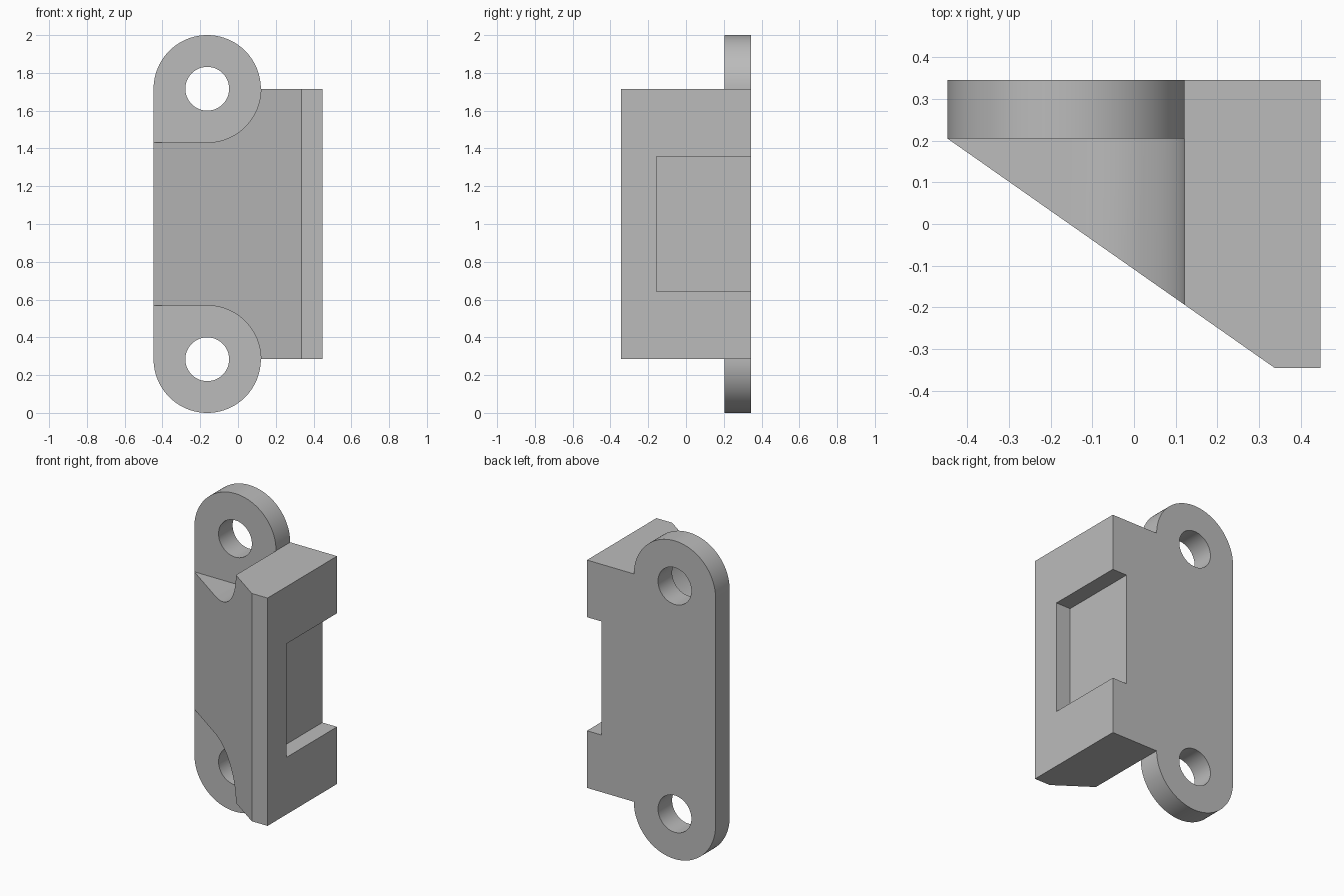
import bpy, bmesh, math
from mathutils import Vector

default = bpy.data.objects.get("Cube")
if default:
    bpy.data.objects.remove(default, do_unlink=True)

# Main dimensions
LEFT, RIGHT = -0.447, 0.447
BACK, FRONT = 0.345, -0.345
LUG_X, LUG_R, HOLE_R = -0.163, 0.284, 0.116
LOW, HIGH = LUG_R, 2 - LUG_R
LUG_FRONT = 0.205

grey = bpy.data.materials.new("plain grey")
grey.use_nodes = True
colour = (0.5, 0.5, 0.5, 1)
grey.diffuse_color = colour
grey.node_tree.nodes["Principled BSDF"].inputs["Base Color"].default_value = colour


def arc(cz, radius, start, end, steps):
    """Points (x, z) on an arc around a lug centre, angles in degrees."""
    angles = [math.radians(start + (end - start) * i / steps) for i in range(steps + 1)]
    return [(LUG_X + radius * math.cos(a), cz + radius * math.sin(a)) for a in angles]


def prism(name, points, shift):
    """Closed solid from a flat outline pushed along a vector."""
    bm = bmesh.new()
    face = bm.faces.new([bm.verts.new(p) for p in points])
    top = bmesh.ops.extrude_face_region(bm, geom=[face])["geom"]
    moved = [v for v in top if isinstance(v, bmesh.types.BMVert)]
    bmesh.ops.translate(bm, verts=moved, vec=Vector(shift))
    bmesh.ops.recalc_face_normals(bm, faces=bm.faces)
    mesh = bpy.data.meshes.new(name)
    bm.to_mesh(mesh)
    bm.free()
    mesh.materials.append(grey)
    obj = bpy.data.objects.new(name, mesh)
    bpy.context.collection.objects.link(obj)
    return obj


def along_y(name, outline, y0, y1):
    return prism(name, [(x, y0, z) for x, z in outline], (0, y1 - y0, 0))


# Body: block and both round lugs as one outline
outline = [(RIGHT, LOW), (RIGHT, HIGH)]
outline += arc(HIGH, LUG_R, 0, 180, 48) + arc(LOW, LUG_R, 180, 360, 48)
body = along_y("bracket_body", outline, FRONT, BACK)
cutters = []

# Sloping front face
slope = [(LEFT - 0.2, 0.345), (0.537, -0.485), (LEFT - 0.2, -0.485)]
cutters.append(prism("slope_cutter", [(x, y, -0.1) for x, y in slope], (0, 0, 2.2)))

# Screw clearances and holes, mirrored top and bottom
for side, flip in (("top", False), ("bottom", True)):
    edge = LUG_X + LUG_R
    clear = [(edge, 2.1)] + arc(HIGH, LUG_R, 0, -90, 24) + [(-0.7, HIGH - LUG_R), (-0.7, 2.1)]
    hole = arc(HIGH, HOLE_R, 0, 352.5, 47)
    if flip:
        clear, hole = ([(x, 2 - z) for x, z in shape] for shape in (clear, hole))
    cutters.append(along_y(side + "_clearance_cutter", clear, -0.6, LUG_FRONT))
    cutters.append(along_y(side + "_hole_cutter", hole, -0.6, 0.5))

# Notch in the side, open at the back
notch = [(0.345, 0.643), (0.6, 0.643), (0.6, 1.357), (0.345, 1.357)]
cutters.append(along_y("side_notch_cutter", notch, -0.155, 0.5))

bpy.ops.object.select_all(action="DESELECT")
body.select_set(True)
bpy.context.view_layer.objects.active = body
for cutter in cutters:
    cut = body.modifiers.new(cutter.name, "BOOLEAN")
    cut.operation = "DIFFERENCE"
    cut.solver = "EXACT"
    cut.object = cutter
    bpy.ops.object.modifier_apply(modifier=cut.name)
    bpy.data.objects.remove(cutter, do_unlink=True)

bpy.ops.object.shade_smooth_by_angle(angle=math.radians(30))
